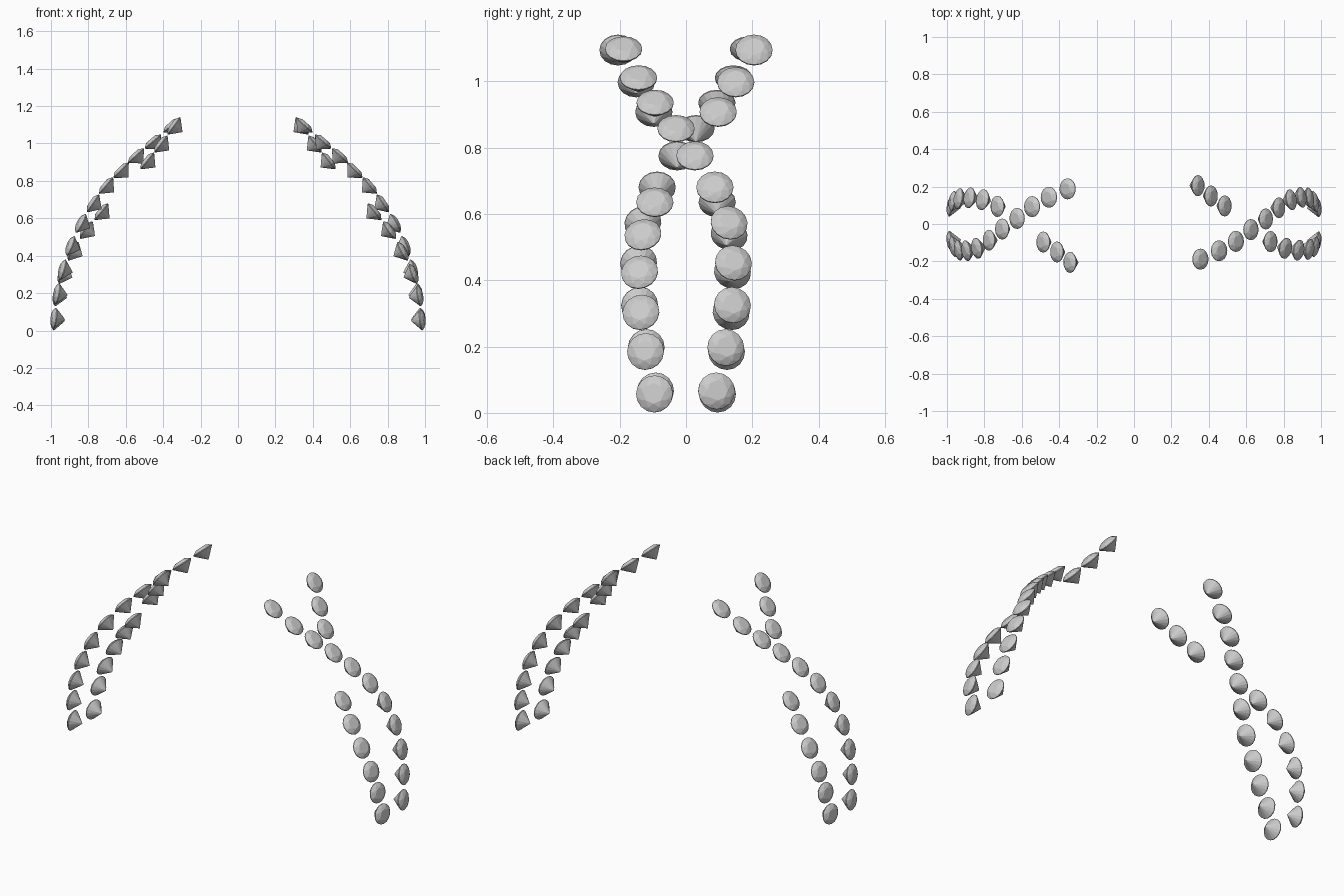
import bpy, bmesh, math
from mathutils import Vector

if "Cube" in bpy.data.objects:
    bpy.data.objects.remove(bpy.data.objects["Cube"])

R = 0.056            # girdle radius
CROWN, PAVILION, GIRDLE = 0.018, 0.056, 0.002


def ring(bm, n, r, z, turn=0.0):
    for i in range(n):
        a = 2 * math.pi * (i + turn) / n
        bm.verts.new((r * math.cos(a), r * math.sin(a), z))


# One round brilliant cut stone, table facing +z, girdle at the origin
def brilliant_mesh():
    bm = bmesh.new()
    ring(bm, 8, R * 0.55, CROWN)                        # table
    ring(bm, 8, R * 0.81, CROWN * 0.62, 0.5)            # crown kites
    ring(bm, 16, R, GIRDLE)                             # girdle
    ring(bm, 16, R, -GIRDLE)
    ring(bm, 8, R * 0.25, -PAVILION * 0.775, 0.5)       # pavilion
    bm.verts.new((0, 0, -PAVILION))                     # culet
    bmesh.ops.convex_hull(bm, input=bm.verts[:])
    bmesh.ops.dissolve_limit(bm, angle_limit=0.01, verts=bm.verts[:], edges=bm.edges[:])
    bmesh.ops.recalc_face_normals(bm, faces=bm.faces[:])
    me = bpy.data.meshes.new("brilliant_stone")
    bm.to_mesh(me)
    bm.free()
    return me


# Stone centres on the right shoulder: long strand and interrupted strand
long_strand = [(0.98, 0.092, 0.066), (0.965, 0.12, 0.197), (0.937, 0.14, 0.325),
               (0.895, 0.143, 0.452), (0.84, 0.13, 0.573), (0.775, 0.087, 0.68),
               (0.705, 0.027, 0.775), (0.625, -0.03, 0.857), (0.545, -0.093, 0.935),
               (0.455, -0.143, 1.01), (0.355, -0.188, 1.097)]
short_strand = [(0.98, -0.095, 0.057), (0.968, -0.122, 0.185), (0.937, -0.136, 0.303),
                (0.88, -0.14, 0.424), (0.81, -0.13, 0.537), (0.73, -0.094, 0.635)]
cross_strand = [(0.485, 0.097, 0.907), (0.412, 0.15, 0.997), (0.342, 0.205, 1.094)]

stone = brilliant_mesh()


def place(name, p, axis):
    ob = bpy.data.objects.new(name, stone)
    ob.location = p
    ob.rotation_euler = axis.to_track_quat('Z', 'Y').to_euler()
    bpy.context.collection.objects.link(ob)


# Each stone faces outward from its strand; the left shoulder is a half turn
for label, strand in (("long", long_strand), ("short", short_strand), ("cross", cross_strand)):
    for i, p in enumerate(strand):
        a, b = strand[max(i - 1, 0)], strand[min(i + 1, len(strand) - 1)]
        axis = Vector((b[2] - a[2], 0, a[0] - b[0])).normalized()
        if p[2] < 0.6:
            axis.y = math.copysign(0.15, p[1])
        place(f"right_{label}_stone_{i}", p, axis)
        place(f"left_{label}_stone_{i}", (-p[0], -p[1], p[2]), Vector((-axis.x, -axis.y, axis.z)))
